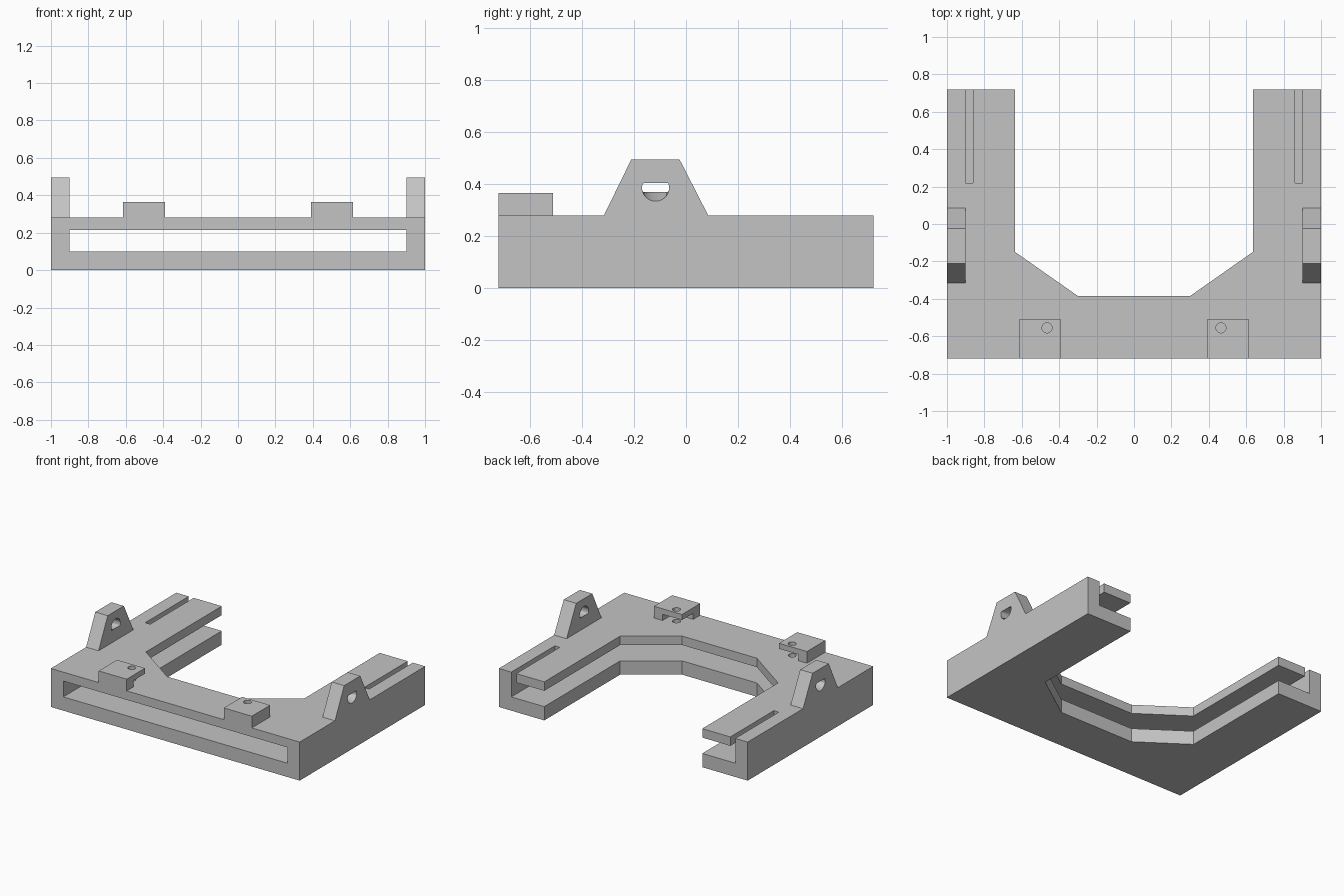
import bpy, bmesh, math

cube = bpy.data.objects.get("Cube")
if cube:
    bpy.data.objects.remove(cube, do_unlink=True)

grey = bpy.data.materials.new("plain_grey")
grey.use_nodes = True
colour = (0.55, 0.55, 0.55, 1)
grey.diffuse_color = colour
grey.node_tree.nodes["Principled BSDF"].inputs["Base Color"].default_value = colour


def loft(name, rings):
    """Closed solid through matching rings of points."""
    bm = bmesh.new()
    loops = [[bm.verts.new(p) for p in ring] for ring in rings]
    n = len(loops[0])
    for a, b in zip(loops, loops[1:]):
        for i in range(n):
            j = (i + 1) % n
            bm.faces.new((a[i], a[j], b[j], b[i]))
    bm.faces.new(loops[0])
    bm.faces.new(loops[-1])
    bmesh.ops.recalc_face_normals(bm, faces=bm.faces)
    mesh = bpy.data.meshes.new(name)
    bm.to_mesh(mesh)
    bm.free()
    mesh.materials.append(grey)
    ob = bpy.data.objects.new(name, mesh)
    bpy.context.collection.objects.link(ob)
    return ob


def prism_z(name, pts, z0, z1):
    return loft(name, [[(x, y, z) for x, y in pts] for z in (z0, z1)])


def prism_x(name, pts, x0, x1):
    return loft(name, [[(x, y, z) for y, z in pts] for x in (x0, x1)])


def box(name, x0, x1, y0, y1, z0, z1):
    return prism_z(name, [(x0, y0), (x1, y0), (x1, y1), (x0, y1)], z0, z1)


def round_bar(name, x, y, r, z0, z1, n=24):
    angles = [math.tau * i / n for i in range(n)]
    return prism_z(name, [(x + r * math.cos(a), y + r * math.sin(a)) for a in angles], z0, z1)


def cut(ob, cutter):
    cutter.hide_render = True
    mod = ob.modifiers.new("cut", 'BOOLEAN')
    mod.operation = 'DIFFERENCE'
    mod.solver = 'EXACT'
    mod.object = cutter
    bpy.context.view_layer.objects.active = ob
    bpy.ops.object.modifier_apply(modifier=mod.name)
    bpy.data.objects.remove(cutter, do_unlink=True)


BACK, TOP, ROOF = 0.72, 0.28, 0.215

# U-shaped body with a flat channel running front to back
half = [(1, -BACK), (1, BACK), (0.635, BACK), (0.635, -0.15), (0.30, -0.385)]
outline = half + [(-x, y) for x, y in reversed(half)]
body = prism_z("u_shaped_body", outline, 0, TOP)
cut(body, box("channel_cutter", -0.9, 0.9, -1, 1, 0.10, ROOF))

for side, s in (("left", 1), ("right", -1)):
    # Long slot and pin hole through the top plate
    cut(body, box("slot_cutter", s * 0.86, s * 0.9, 0.22, 0.9, 0.16, 0.4))
    cut(body, round_bar("pin_cutter", s * 0.465, -0.555, 0.027, 0.16, 0.4))

    # Tapered side lug
    lug = prism_x(side + "_lug", [(-0.315, TOP), (-0.21, 0.495), (-0.025, 0.495), (0.085, TOP)],
                  s * 0.9, s)

    # Lug opening: flat-topped outside, flat-bottomed inside
    cy, cz, r = -0.117, 0.386, 0.052
    angles = [math.tau * (i + 0.5) / 32 for i in range(32)]
    ring = [(cy + r * math.cos(a), cz + r * math.sin(a)) for a in angles]
    outer = [(y, min(z, 0.404)) for y, z in ring]
    inner = [(y, max(z, 0.37)) for y, z in ring]
    sections = ((0.85, inner), (0.9, inner), (1.0, outer), (1.05, outer))
    cut(lug, loft("opening_cutter", [[(s * x, y, z) for y, z in pts] for x, pts in sections]))

    # Front clip: a drilled plate on outer and front walls, open inward and back
    clip = box(side + "_clip", s * 0.39, s * 0.615, -BACK, -0.51, TOP, 0.365)
    cut(clip, box("clip_gap_cutter", s * 0.3, s * 0.545, -0.64, -0.4, 0.2, 0.325))
    cut(clip, round_bar("clip_hole_cutter", s * 0.465, -0.555, 0.027, 0.3, 0.5))

# Flat faces stay crisp, round holes shade smoothly
bpy.ops.object.select_all(action='DESELECT')
for ob in bpy.context.collection.objects:
    if ob.type == 'MESH' and grey.name in ob.data.materials:
        ob.select_set(True)
        bpy.context.view_layer.objects.active = ob
bpy.ops.object.shade_smooth_by_angle(angle=math.radians(25))
